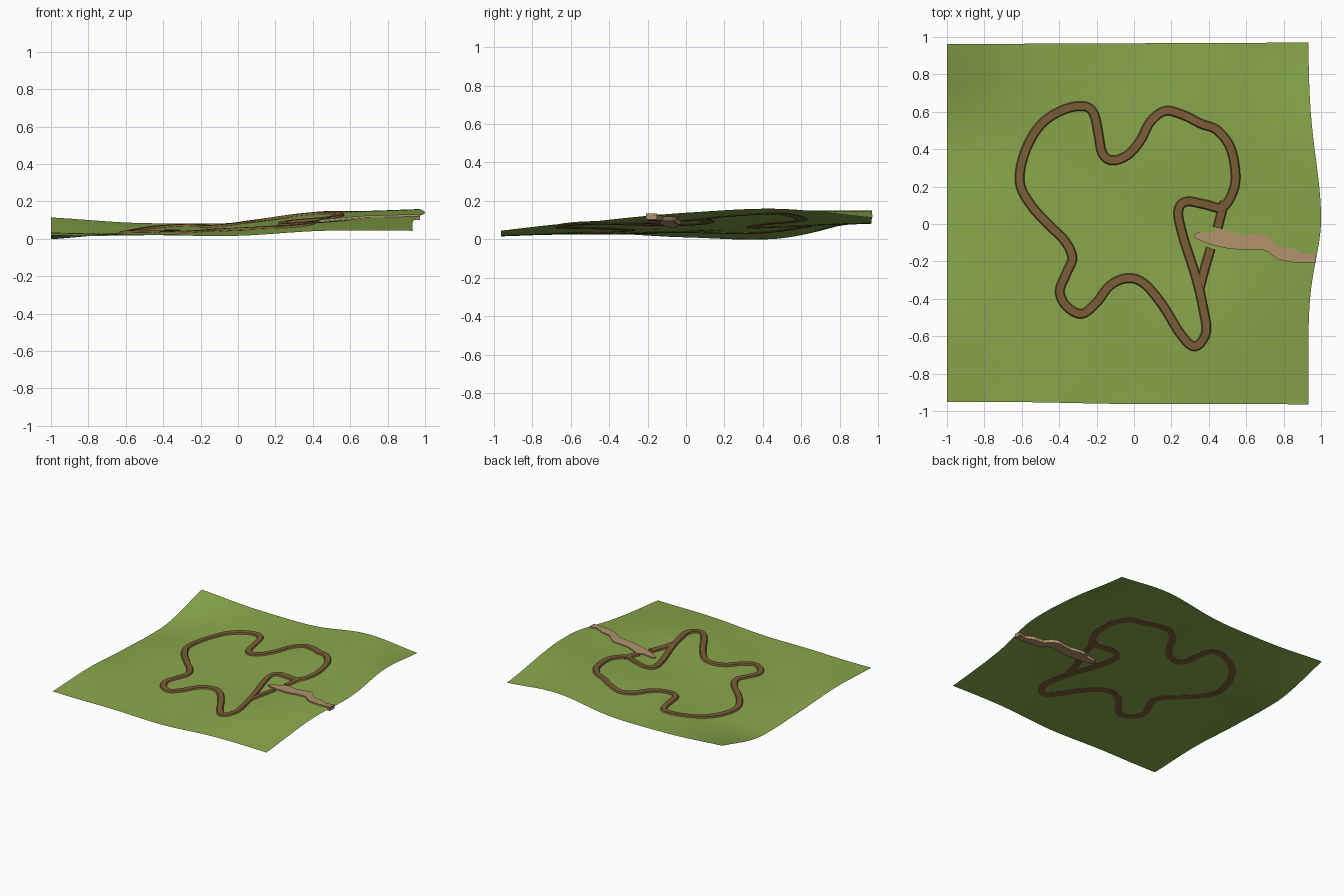
import bpy, bmesh, math
from mathutils import Vector

if "Cube" in bpy.data.objects:
    bpy.data.objects.remove(bpy.data.objects["Cube"])

def material(name, rgb):
    m = bpy.data.materials.new(name)
    m.diffuse_color = (*rgb, 1)
    m.use_nodes = True
    m.node_tree.nodes["Principled BSDF"].inputs["Base Color"].default_value = m.diffuse_color
    return m

GRASS = material("grass_green", (0.25, 0.39, 0.07))
DIRT = material("dirt_brown", (0.20, 0.11, 0.038))
SAND = material("sand_tan", (0.44, 0.29, 0.15))

# Coarse heights, rows front to back, columns left to right
HEIGHTS = [
    [.020, .017, .018, .045, .040],
    [.030, .028, .042, .090, .095],
    [.012, .035, .055, .102, .140],
    [.004, .046, .080, .140, .157],
    [.112, .085, .088, .147, .110],
]

def spline(p0, p1, p2, p3, t):
    return 0.5 * (2 * p1 + (p2 - p0) * t + (2 * p0 - 5 * p1 + 4 * p2 - p3) * t * t
                  + (3 * p1 - p0 - 3 * p2 + p3) * t ** 3)

def along(row, s):
    s = min(max(s, 0), 4)
    i = min(int(s), 3)
    ext = [2 * row[0] - row[1]] + list(row) + [2 * row[4] - row[3]]
    return spline(*ext[i:i + 4], s - i)

def ground(x, y):
    z = along([along(r, (x + 1) * 2) for r in HEIGHTS], (y + 0.96) / 0.48)
    # gentle small bumps
    z += 0.003 * math.sin(7 * x + 2 * y) * math.sin(6 * y - 1.5 * x)
    return max(z, 0)

def make_object(name, bm, mat):
    bmesh.ops.recalc_face_normals(bm, faces=bm.faces)
    me = bpy.data.meshes.new(name)
    bm.to_mesh(me)
    bm.free()
    me.materials.append(mat)
    ob = bpy.data.objects.new(name, me)
    bpy.context.collection.objects.link(ob)
    return ob

# Grass terrain: one open sheet with a bulging right edge
N = 64
bm = bmesh.new()
rows = []
for j in range(N + 1):
    v = j / N
    row = []
    for i in range(N + 1):
        u = i / N
        y = -0.952 + 1.914 * v
        w = 0.44 if y > 0.03 else 0.3
        x = -1 + u * (1.932 + 0.068 * math.exp(-((y - 0.03) / w) ** 2))
        y += u * (0.008 * v - 0.015 * (1 - v)) + 0.003 * math.sin(9 * u) * (1 - v)
        row.append(bm.verts.new((x, y, ground(x, y))))
    rows.append(row)
for a, b in zip(rows, rows[1:]):
    for i in range(N):
        bm.faces.new((a[i], a[i + 1], b[i + 1], b[i]))
terrain = make_object("grass_terrain", bm, GRASS)
for p in terrain.data.polygons:
    p.use_smooth = True
if sum(p.normal.z for p in terrain.data.polygons) < 0:
    terrain.data.flip_normals()

def loft(name, sections, closed, mat):
    bm = bmesh.new()
    rings = [[bm.verts.new(p) for p in s] for s in sections]
    pairs = list(zip(rings, rings[1:] + rings[:1]))
    for a, b in pairs if closed else pairs[:-1]:
        for k in range(4):
            bm.faces.new((a[k], a[(k + 1) % 4], b[(k + 1) % 4], b[k]))
    if not closed:
        bm.faces.new(rings[0])
        bm.faces.new(rings[-1])
    return make_object(name, bm, mat)

def smooth_path(pts, closed, steps):
    n, out = len(pts), []
    pts = [Vector(p) for p in pts]
    get = (lambda i: pts[i % n]) if closed else (lambda i: pts[min(max(i, 0), n - 1)])
    for i in range(n if closed else n - 1):
        for k in range(steps):
            out.append(spline(get(i - 1), get(i), get(i + 1), get(i + 2), k / steps))
    return out if closed else out + [pts[-1]]

# Dirt track: low bank with sloped sides, draped on the ground
def track(name, pts, closed, top=0.011):
    path = smooth_path(pts, closed, 6)
    n, secs = len(path), []
    for i, p in enumerate(path):
        a = path[i - 1] if closed or i else p
        b = path[(i + 1) % n] if closed or i < n - 1 else p
        d = (b - a).normalized()
        side = Vector((-d.y, d.x))
        sec = []
        for off, h in ((-0.027, -0.003), (-0.020, top), (0.020, top), (0.027, -0.003)):
            q = p + side * off
            sec.append((q.x, q.y, max(ground(q.x, q.y) + h, 0)))
        secs.append(sec)
    return loft(name, secs, closed, DIRT)

track("main_track", [
    (-.27, .63), (-.215, .59), (-.19, .48), (-.17, .38), (-.12, .34), (-.04, .365), (.03, .44),
    (.09, .55), (.17, .605), (.27, .58), (.36, .535), (.44, .505), (.51, .42), (.54, .3),
    (.535, .19), (.475, .09), (.38, .105), (.28, .12), (.237, .07), (.26, -.06), (.33, -.28),
    (.37, -.45), (.385, -.58), (.325, -.655), (.25, -.59), (.15, -.43), (.05, -.315),
    (-.04, -.29), (-.13, -.33), (-.2, -.42), (-.28, -.48), (-.36, -.44), (-.397, -.36),
    (-.36, -.26), (-.33, -.18), (-.37, -.09), (-.46, .0), (-.55, .1), (-.61, .22),
    (-.585, .38), (-.5, .53), (-.38, .61)], True)
track("upper_spur", [(.485, .12), (.465, .05), (.447, -.02)], False, 0.0105)
track("lower_spur", [(.347, -.36), (.375, -.25), (.41, -.13)], False, 0.0105)

# Sandy gully running out to the right edge: (x, lower y, upper y)
gully = [(.32, -.072, -.058), (.345, -.085, -.045), (.41, -.11, -.047), (.45, -.12, -.025),
         (.50, -.13, -.035), (.56, -.137, -.055), (.62, -.135, -.055), (.68, -.135, -.05),
         (.72, -.15, -.07), (.77, -.19, -.12), (.85, -.205, -.13), (.91, -.205, -.162),
         (.972, -.207, -.15)]
secs = []
for x, lo, hi in gully:
    z = ground(x, (lo + hi) / 2)
    secs.append([(x, lo, z - .022), (x, lo, z + .009), (x, hi, z + .009), (x, hi, z - .022)])
loft("sandy_gully", secs, False, SAND)

# Put the lowest point on z = 0
objs = list(bpy.context.collection.objects)
low = min(v.co.z for o in objs for v in o.data.vertices)
for o in objs:
    for v in o.data.vertices:
        v.co.z -= low
